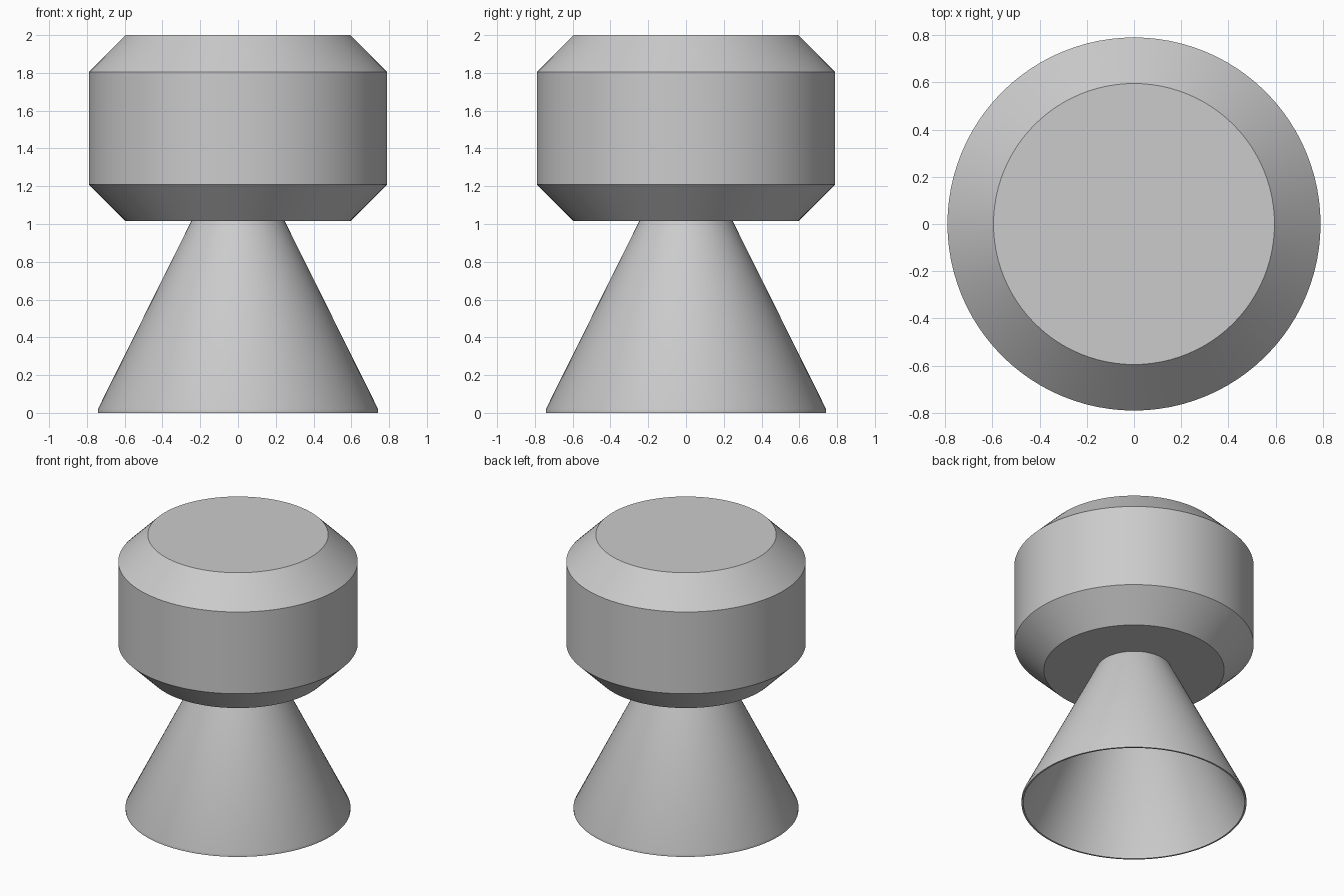
import bpy, bmesh
from math import radians

cube = bpy.data.objects.get("Cube")
if cube:
    bpy.data.objects.remove(cube, do_unlink=True)

metal = bpy.data.materials.new("grey metal")
metal.use_nodes = True
GREY = (0.6, 0.6, 0.6, 1)
metal.diffuse_color = GREY
metal.node_tree.nodes["Principled BSDF"].inputs["Base Color"].default_value = GREY


def lathe(name, profile, segments=96):
    """Spin a (radius, height) profile around the z axis."""
    bm = bmesh.new()
    verts = [bm.verts.new((r, 0, z)) for r, z in profile]
    edges = [bm.edges.new(pair) for pair in zip(verts, verts[1:])]
    bmesh.ops.spin(bm, geom=verts + edges, cent=(0, 0, 0), axis=(0, 0, 1),
                   angle=radians(360), steps=segments, use_merge=True)
    bmesh.ops.remove_doubles(bm, verts=bm.verts, dist=0.0001)
    bmesh.ops.recalc_face_normals(bm, faces=bm.faces)
    mesh = bpy.data.meshes.new(name)
    bm.to_mesh(mesh)
    bm.free()
    mesh.materials.append(metal)
    obj = bpy.data.objects.new(name, mesh)
    bpy.context.collection.objects.link(obj)
    bpy.ops.object.select_all(action="DESELECT")
    obj.select_set(True)
    bpy.context.view_layer.objects.active = obj
    bpy.ops.object.shade_smooth_by_angle(angle=radians(30))
    return obj


# Drum with chamfered top and bottom
lathe("chamfered_drum", [(0, 1.015), (0.595, 1.015), (0.79, 1.21),
                         (0.79, 1.805), (0.595, 2), (0, 2)])

# Hollow flared nozzle: outer wall, thin rim, inner wall and closed throat
lathe("flared_nozzle", [(0, 1.02), (0.245, 1.02), (0.742, 0.02), (0.742, 0),
                        (0.73, 0), (0.73, 0.02), (0.235, 1.01), (0, 1.01)])
